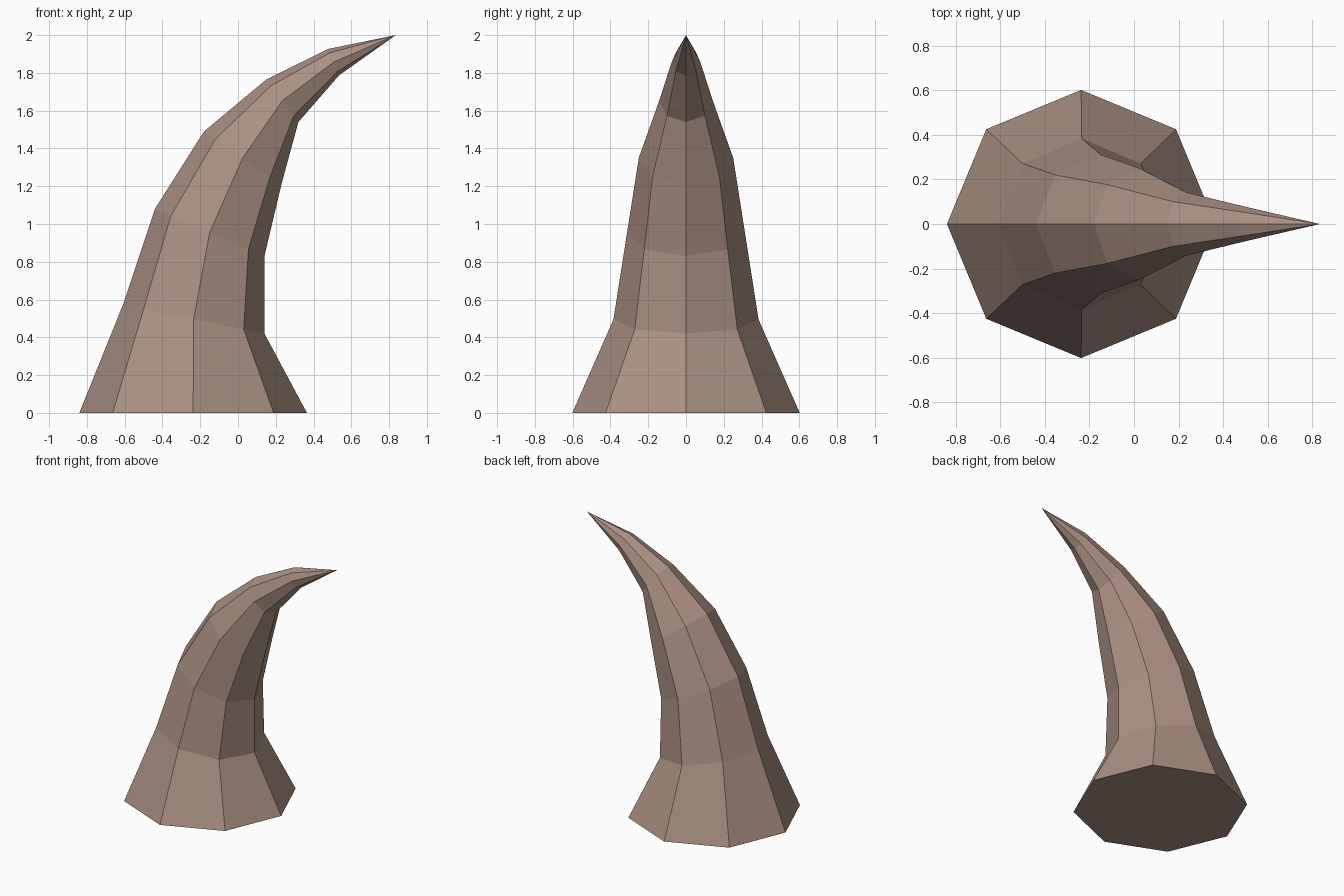
import bpy, bmesh, math
from mathutils import Vector

if "Cube" in bpy.data.objects:
    bpy.data.objects.remove(bpy.data.objects["Cube"])

SIDES = 8
# Cross-sections: outer curve (x, z), inner curve (x, z), half width in y
RINGS = [
    ((-0.84, 0.0), (0.365, 0.0), 0.602),
    ((-0.61, 0.57), (0.14, 0.42), 0.384),
    ((-0.44, 1.08), (0.14, 0.83), 0.312),
    ((-0.18, 1.49), (0.23, 1.21), 0.25),
    ((0.15, 1.765), (0.32, 1.54), 0.142),
    ((0.478, 1.927), (0.535, 1.787), 0.076),
]
TIP = (0.835, 0, 2.0)

mat = bpy.data.materials.new("horn brown")
mat.diffuse_color = (0.40, 0.278, 0.225, 1)
mat.use_nodes = True
mat.node_tree.nodes["Principled BSDF"].inputs["Base Color"].default_value = mat.diffuse_color

bm = bmesh.new()
loops = []
for (ox, oz), (ix, iz), w in RINGS:
    outer, inner = Vector((ox, 0, oz)), Vector((ix, 0, iz))
    mid, half = (outer + inner) / 2, (inner - outer) / 2
    loop = []
    for k in range(SIDES):
        a = math.tau * k / SIDES
        loop.append(bm.verts.new(mid + half * math.cos(a) + Vector((0, w * math.sin(a), 0))))
    loops.append(loop)

# Skin between the cross-sections, then the point and the flat base
for lo, hi in zip(loops, loops[1:]):
    for k in range(SIDES):
        n = (k + 1) % SIDES
        bm.faces.new((lo[k], lo[n], hi[n], hi[k]))
tip = bm.verts.new(TIP)
for k in range(SIDES):
    bm.faces.new((loops[-1][k], loops[-1][(k + 1) % SIDES], tip))
bm.faces.new(list(reversed(loops[0])))
bmesh.ops.recalc_face_normals(bm, faces=bm.faces)

mesh = bpy.data.meshes.new("curved_horn")
bm.to_mesh(mesh)
bm.free()
mesh.materials.append(mat)
bpy.context.collection.objects.link(bpy.data.objects.new("curved_horn", mesh))
